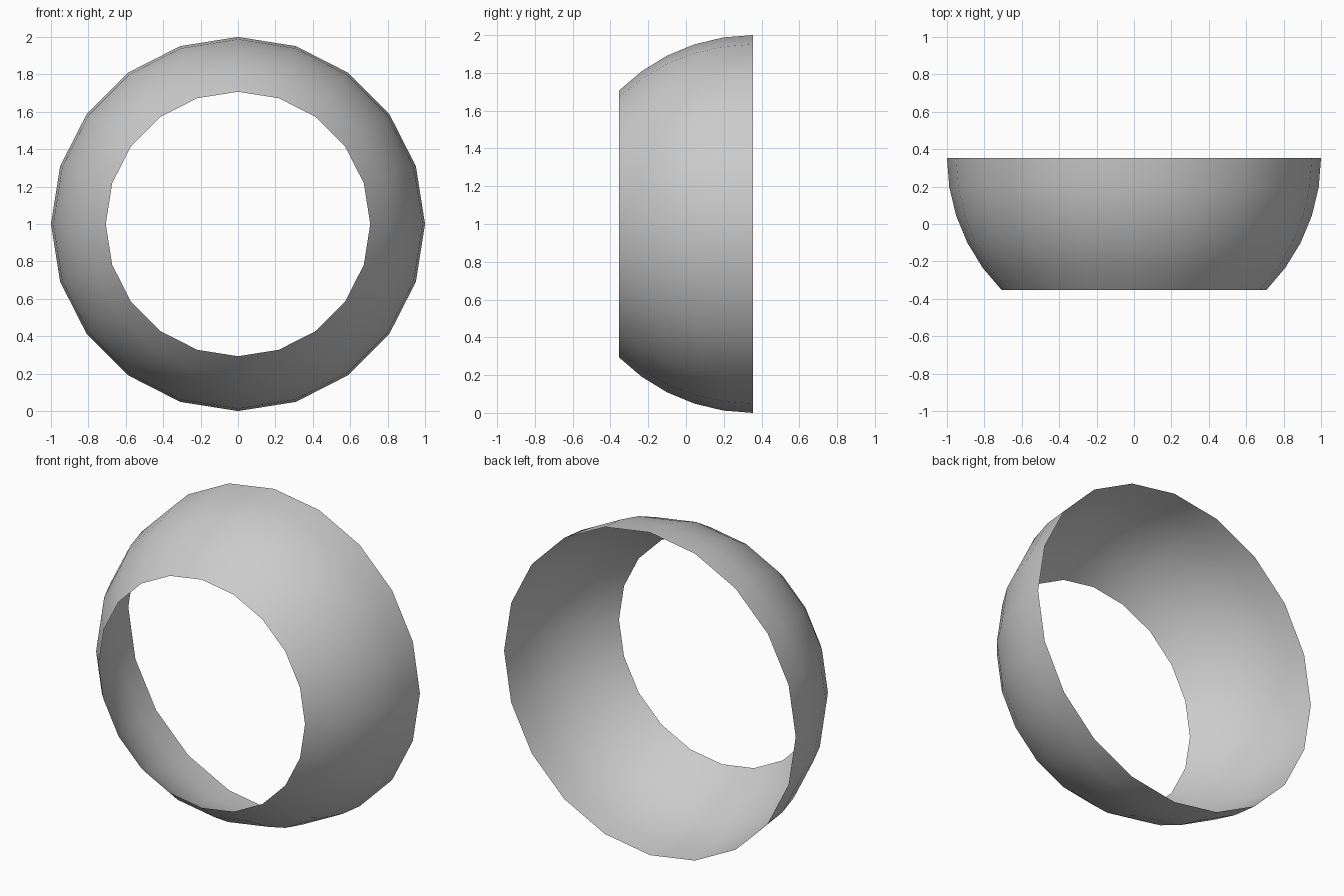
import bpy, bmesh
from math import sin, cos, pi, radians
from mathutils import Matrix

if "Cube" in bpy.data.objects:
    bpy.data.objects.remove(bpy.data.objects["Cube"])

SEGMENTS = 20
RING_ANGLES = [0, 9, 18, 27, 36, 45]   # latitude from the wide rim to the narrow rim
half_depth = sin(radians(45)) / 2

# Open spherical band: equator rim at the back, narrower rim at the front
bm = bmesh.new()
rings = []
for a in RING_ANGLES:
    r, y = cos(radians(a)), half_depth - sin(radians(a))
    rings.append([bm.verts.new((r * cos(2 * pi * i / SEGMENTS), y,
                                1 + r * sin(2 * pi * i / SEGMENTS)))
                  for i in range(SEGMENTS)])
for back, front in zip(rings, rings[1:]):
    for i in range(SEGMENTS):
        j = (i + 1) % SEGMENTS
        bm.faces.new((back[i], back[j], front[j], front[i]))

# Outward-facing, smooth-shaded shell
bm.normal_update()
for f in bm.faces:
    c = f.calc_center_median()
    if f.normal.x * c.x + f.normal.z * (c.z - 1) < 0:
        f.normal_flip()
    f.smooth = True

mesh = bpy.data.meshes.new("spherical_band")
bm.to_mesh(mesh)
bm.free()
bpy.context.collection.objects.link(bpy.data.objects.new("spherical_band", mesh))
